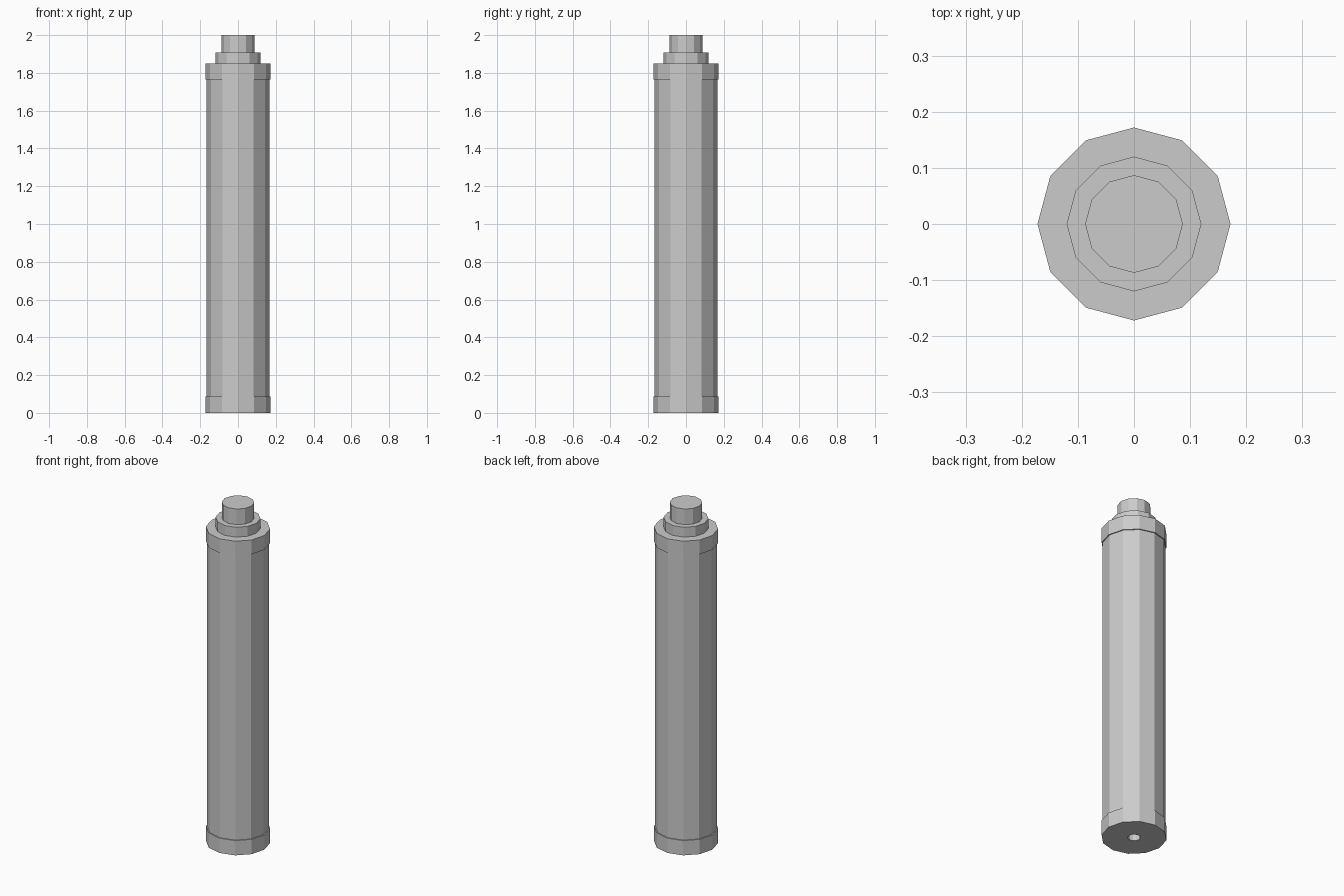
import bpy, bmesh
from math import cos, sin, pi

if "Cube" in bpy.data.objects:
    bpy.data.objects.remove(bpy.data.objects["Cube"])

SIDES = 12

def lathe(name, profile):
    """Revolve a (radius, z) profile; radius 0 closes the ends."""
    bm = bmesh.new()
    rings = []
    for r, z in profile:
        if r == 0:
            rings.append([bm.verts.new((0, 0, z))] * SIDES)
        else:
            rings.append([bm.verts.new((r * cos(2 * pi * i / SIDES), r * sin(2 * pi * i / SIDES), z))
                          for i in range(SIDES)])
    for a, b in zip(rings, rings[1:]):
        for i in range(SIDES):
            j = (i + 1) % SIDES
            bm.faces.new(list(dict.fromkeys((a[i], a[j], b[j], b[i]))))
    bmesh.ops.recalc_face_normals(bm, faces=bm.faces)
    mesh = bpy.data.meshes.new(name)
    bm.to_mesh(mesh)
    bm.free()
    obj = bpy.data.objects.new(name, mesh)
    bpy.context.collection.objects.link(obj)
    return obj

def cylinder(name, r, z0, z1):
    return lathe(name, [(0, z0), (r, z0), (r, z1), (0, z1)])

# bottom cap with a small blind hole underneath
lathe("bottom_cap", [(0, 0.08), (0.033, 0.08), (0.033, 0), (0.172, 0), (0.172, 0.087), (0, 0.087)])
# long tube
cylinder("tube_body", 0.166, 0.087, 1.766)
# top cap, collar and plunger stem
cylinder("top_cap", 0.172, 1.766, 1.85)
cylinder("collar", 0.12, 1.85, 1.908)
cylinder("stem", 0.087, 1.908, 2.0)
